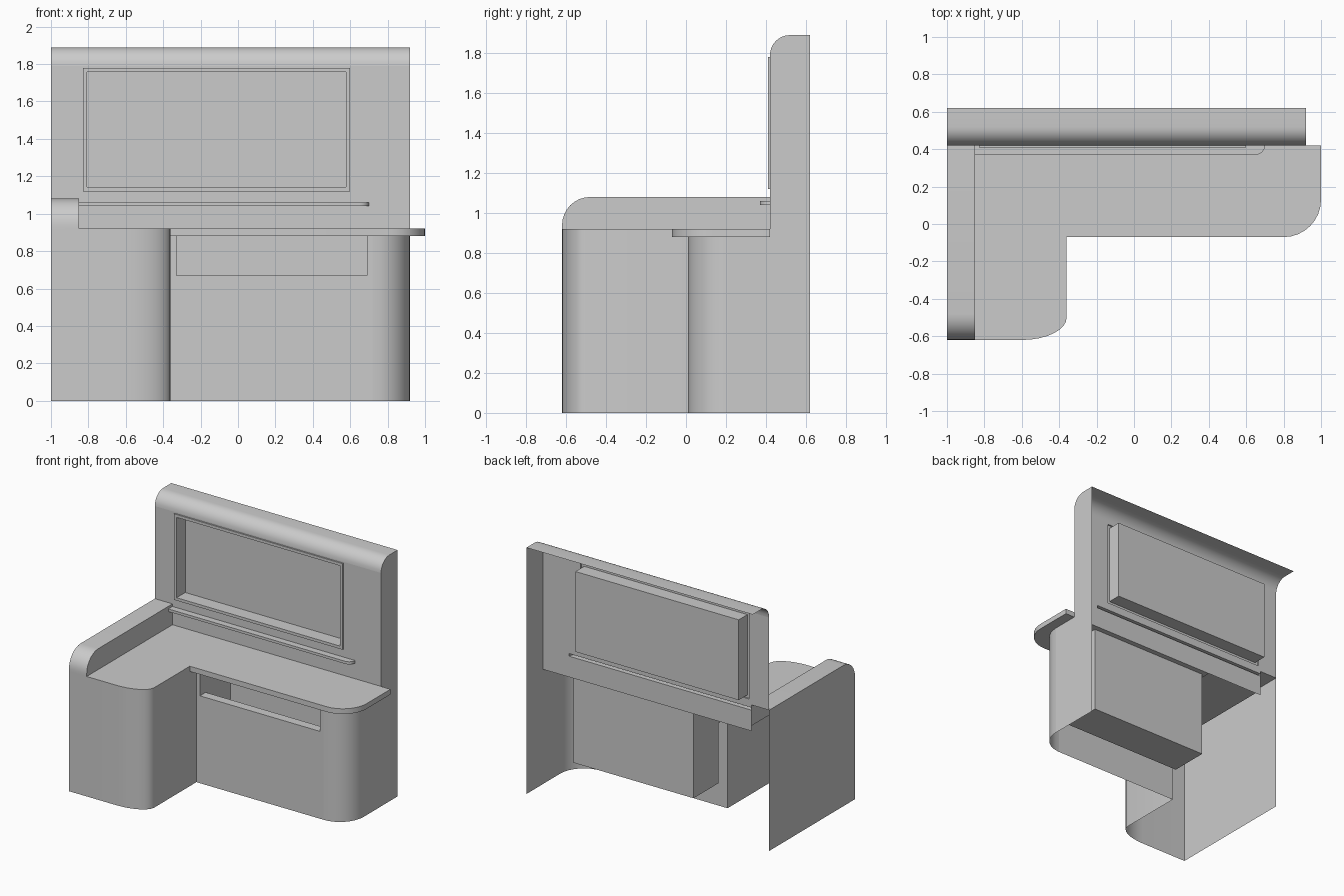
import bpy, bmesh
from math import sin, cos, radians
from mathutils import Vector

cube = bpy.data.objects.get("Cube")
if cube:
    bpy.data.objects.remove(cube, do_unlink=True)

grey = bpy.data.materials.new("plain grey")
grey.use_nodes = True
GREY = (0.6, 0.6, 0.6, 1)
grey.diffuse_color = GREY
grey.node_tree.nodes["Principled BSDF"].inputs["Base Color"].default_value = GREY


def make(name, verts, faces, facing):
    """Mesh object whose faces mostly look along the facing vector."""
    bm = bmesh.new()
    vs = [bm.verts.new(v) for v in verts]
    for f in faces:
        bm.faces.new([vs[i] for i in f])
    bmesh.ops.remove_doubles(bm, verts=bm.verts, dist=1e-4)
    bm.normal_update()
    total = sum((f.normal * f.calc_area() for f in bm.faces), Vector())
    if total.dot(Vector(facing)) < 0:
        bmesh.ops.reverse_faces(bm, faces=bm.faces)
    mesh = bpy.data.meshes.new(name)
    bm.to_mesh(mesh)
    bm.free()
    mesh.materials.append(grey)
    obj = bpy.data.objects.new(name, mesh)
    bpy.context.collection.objects.link(obj)
    bpy.ops.object.select_all(action="DESELECT")
    obj.select_set(True)
    bpy.context.view_layer.objects.active = obj
    bpy.ops.object.shade_smooth_by_angle(angle=radians(35))
    return obj


def ribbon(name, path, sweep, facing):
    """Sweep an open path along a vector."""
    n = len(path)
    verts = [Vector(p) for p in path] + [Vector(p) + Vector(sweep) for p in path]
    make(name, verts, [(i, i + 1, n + i + 1, n + i) for i in range(n - 1)], facing)


def plate(name, outline, facing):
    make(name, outline, [range(len(outline))], facing)


def grid(name, xs, y, zs, is_hole):
    """Upright sheet facing the front, with cells left out."""
    verts = [(x, y, z) for z in zs for x in xs]
    w = len(xs)
    faces = [(j * w + i, j * w + i + 1, j * w + w + i + 1, j * w + w + i)
             for j in range(len(zs) - 1) for i in range(w - 1)
             if not is_hole((xs[i] + xs[i + 1]) / 2, (zs[j] + zs[j + 1]) / 2)]
    make(name, verts, faces, (0, -1, 0))


def arc(cx, cy, rx, ry, start, end, n=8):
    angles = [radians(start + (end - start) * i / n) for i in range(n + 1)]
    return [(cx + rx * cos(a), cy + ry * sin(a)) for a in angles]


def at_z(points, z):
    return [(x, y, z) for x, y in points]


def at_x(points, x):
    return [(x, y, z) for y, z in points]


# Main measures
LEFT, RIGHT, ARM, STEP = -1, 0.92, -0.85, -0.36
FRONT, PANEL, BACK = -0.62, 0.42, 0.62
TOP, UNDER, ARM_TOP, HEIGHT = 0.92, 0.88, 1.08, 1.89

# L-shaped worktop
block_corner = arc(-0.6, -0.5, 0.24, 0.12, -90, 0)
slab_edge = [(STEP, -0.07)] + arc(0.8, 0.13, 0.2, 0.2, -90, 0) + [(1, PANEL)]
plate("worktop", at_z([(ARM, PANEL), (ARM, FRONT)] + block_corner + slab_edge, TOP), (0, 0, 1))
ribbon("worktop_edge", at_z(slab_edge + [(RIGHT, PANEL)], UNDER), (0, 0, TOP - UNDER), (1, -1, 0))
plate("worktop_underside", at_z([(STEP, PANEL)] + slab_edge, UNDER), (0, 0, -1))

# Side block front and inner wall
ribbon("side_block_wall", at_z([(LEFT, FRONT)] + block_corner + [(STEP, 0.01)], 0),
       (0, 0, TOP), (1, -1, 0))

# Raised arm with rounded front
arm_curve = [(FRONT, TOP)] + arc(-0.48, 0.94, 0.14, 0.14, 180, 90) + [(PANEL, ARM_TOP)]
ribbon("arm_top", at_x(arm_curve, LEFT), (ARM - LEFT, 0, 0), (0, 0, 1))
plate("arm_inner_side", at_x(arm_curve + [(PANEL, TOP)], ARM), (1, 0, 0))
plate("outer_side_wall", at_x([(FRONT, 0)] + arm_curve + [(PANEL, 0)], LEFT), (-1, 0, 0))

# Counter front wall with bin opening and round corner
BIN_L, BIN_R, LIP = -0.33, 0.69, 0.67
grid("counter_front", [STEP, BIN_L, BIN_R, 0.72], 0.01, [0, LIP, UNDER],
     lambda x, z: BIN_L < x < BIN_R and z > LIP)
ribbon("counter_corner", at_z(arc(0.72, 0.21, 0.2, 0.2, -90, 0), 0), (0, 0, UNDER), (1, -1, 0))

# Bin below the opening
bin_profile = [(0.01, LIP), (0.08, LIP), (0.08, 0.21), (0.38, 0.21), (0.38, UNDER)]
ribbon("bin", at_x(bin_profile, BIN_L), (BIN_R - BIN_L, 0, 0), (0, -1, 1))
for side, x, d in (("right", BIN_L, 1), ("left", BIN_R, -1)):
    plate("bin_%s_end" % side, at_x(bin_profile + [(0.01, UNDER)], x), (d, 0, 0))

# Back panel with openings, rounded top and one closed side
F_L, F_R, F_LO, F_HI = -0.83, 0.6, 1.12, 1.78
S_R, S_LO, S_HI = 0.7, 1.04, 1.06


def panel_hole(x, z):
    return ((x < ARM and z < ARM_TOP) or (F_L < x < F_R and F_LO < z < F_HI)
            or (ARM < x < S_R and S_LO < z < S_HI))


grid("back_panel", [LEFT, ARM, F_L, F_R, S_R, RIGHT], PANEL,
     [UNDER, S_LO, S_HI, ARM_TOP, F_LO, F_HI, 1.79], panel_hole)
crown = arc(0.52, 1.79, 0.1, 0.1, 180, 90) + [(BACK, HEIGHT)]
ribbon("panel_crown", at_x(crown, LEFT), (RIGHT - LEFT, 0, 0), (0, -1, 1))
plate("end_side_wall", at_x([(0.21, 0), (0.21, UNDER), (PANEL, UNDER)] + crown + [(BACK, 0)], RIGHT),
      (1, 0, 0))

# Recessed display niche with raised rim
rings = []
for inset, y in ((0, PANEL), (0, 0.41), (0.022, 0.41), (0.022, 0.515)):
    l, r, lo, hi = F_L + inset, F_R - inset, F_LO + inset, F_HI - inset
    rings += [(l, y, lo), (r, y, lo), (r, y, hi), (l, y, hi)]
faces = [(k + i, k + (i + 1) % 4, k + 4 + (i + 1) % 4, k + 4 + i)
         for k in (0, 4, 8) for i in range(4)]
make("display_niche", rings, faces + [(12, 13, 14, 15)], (0, -1, 0))

# Slim shelf with rounded end
shelf = [(ARM, PANEL), (ARM, 0.37)] + arc(0.65, 0.42, 0.05, 0.05, -90, 0, 5)
plate("shelf_top", at_z(shelf, S_HI), (0, 0, 1))
plate("shelf_underside", at_z(shelf, S_LO), (0, 0, -1))
ribbon("shelf_edge", at_z(shelf, S_LO), (0, 0, S_HI - S_LO), (0, -1, 0))
